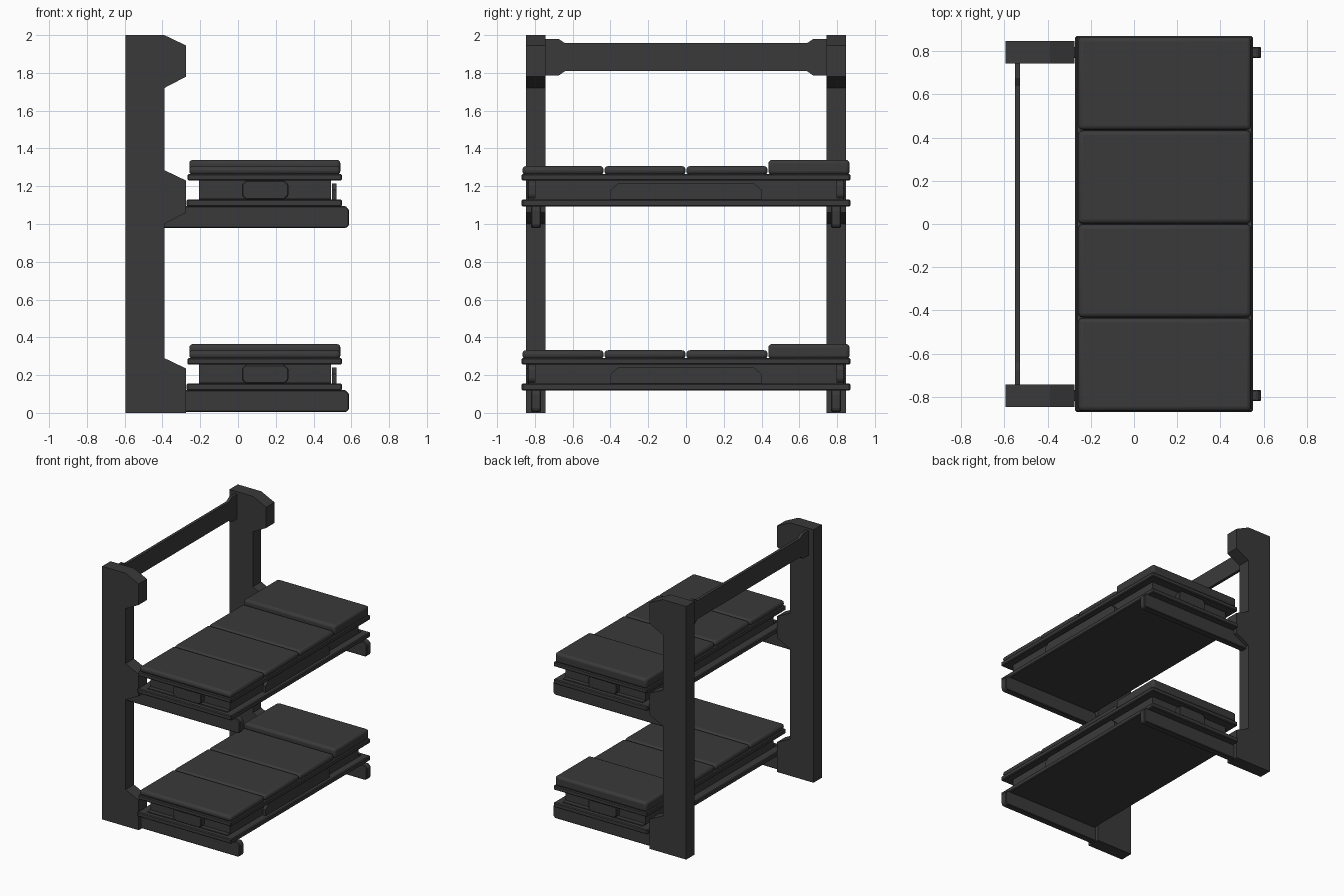
import bpy, bmesh
from mathutils import Vector

if "Cube" in bpy.data.objects:
    bpy.data.objects.remove(bpy.data.objects["Cube"])

dark = bpy.data.materials.new("dark_grey")
dark.diffuse_color = (0.042, 0.042, 0.042, 1)
dark.use_nodes = True
dark.node_tree.nodes["Principled BSDF"].inputs["Base Color"].default_value = dark.diffuse_color


def finish(name, bm, bevel=0, segments=1):
    bmesh.ops.recalc_face_normals(bm, faces=bm.faces)
    me = bpy.data.meshes.new(name)
    bm.to_mesh(me)
    bm.free()
    me.materials.append(dark)
    ob = bpy.data.objects.new(name, me)
    bpy.context.collection.objects.link(ob)
    if bevel:
        mod = ob.modifiers.new("bevel", 'BEVEL')
        mod.width, mod.segments = bevel, segments
    return ob


def prism(name, pts, axis, a, b, bevel=0):
    """Extrude a profile along an axis: 'y' takes (x, z), 'x' takes (y, z)."""
    bm = bmesh.new()
    place = (lambda p: (p[0], a, p[1])) if axis == 'y' else (lambda p: (a, p[0], p[1]))
    face = bm.faces.new([bm.verts.new(place(p)) for p in pts])
    ext = bmesh.ops.extrude_face_region(bm, geom=[face])
    move = Vector((0, b - a, 0)) if axis == 'y' else Vector((b - a, 0, 0))
    bmesh.ops.translate(bm, vec=move, verts=[g for g in ext['geom'] if isinstance(g, bmesh.types.BMVert)])
    return finish(name, bm, bevel)


def box(name, x, y, z, bevel=0, segments=1):
    bm = bmesh.new()
    bmesh.ops.create_cube(bm, size=1)
    for v in bm.verts:
        v.co = [(r[0] + r[1]) / 2 + c * (r[1] - r[0]) for c, r in zip(v.co, (x, y, z))]
    return finish(name, bm, bevel, segments)


# Upright posts with bracket bumps
post = [(-.595, 0), (-.275, 0), (-.275, .235), (-.39, .29), (-.39, 1.0), (-.275, 1.06),
        (-.275, 1.23), (-.39, 1.285), (-.39, 1.72), (-.275, 1.78), (-.275, 1.945),
        (-.39, 2), (-.595, 2)]
for s in (-1, 1):
    prism("post", post, 'y', s * .743, s * .847)

# Top cross rail with flared ends
rail = [(-.745, 1.785), (-.675, 1.785), (-.64, 1.81), (.64, 1.81), (.675, 1.785), (.745, 1.785),
        (.745, 1.98), (.675, 1.98), (.64, 1.957), (-.64, 1.957), (-.675, 1.98), (-.745, 1.98)]
prism("top_rail", rail, 'x', -.55, -.527)

# Two bunks
for level, h in (("lower", 0.005), ("upper", 0.98)):
    # Support arms
    for s in (-1, 1):
        arm = [(-.4, h), (.575, h), (.588, h + .015), (.588, h + .095), (.57, h + .115), (-.4, h + .115)]
        prism(level + "_arm", arm, 'y', s * .768, s * .82, .005)
    # Base plate, recessed core and upper plate
    box(level + "_base_plate", (-.272, .55), (-.87, .87), (h + .113, h + .15), .006)
    box(level + "_core", (-.207, .492), (-.80, .80), (h + .145, h + .255))
    box(level + "_core_foot", (-.207, .492), (-.835, .835), (h + .145, h + .157))
    box(level + "_upper_plate", (-.267, .55), (-.87, .87), (h + .25, h + .285), .006)
    # Front panel
    panel = [(-.4, h + .145), (.4, h + .145), (.4, h + .2), (.36, h + .235), (-.36, h + .235), (-.4, h + .2)]
    prism(level + "_front_panel", panel, 'x', .498, .522)
    # End handles
    for s in (-1, 1):
        x0, x1, z0, z1, c = .02, .267, h + .15, h + .25, .02
        grip = [(x0 + c, z0), (x1 - c, z0), (x1, z0 + c), (x1, z1 - c),
                (x1 - c, z1), (x0 + c, z1), (x0, z1 - c), (x0, z0 + c)]
        prism(level + "_end_handle", grip, 'y', s * .79, s * .84, .006)
    # Cushions, the last one a raised headrest
    for i in range(4):
        y = -.868 + .434 * i
        top = h + (.36 if i == 3 else .327)
        pad = box(level + "_cushion", (-.258, .542), (y + .002, y + .432), (h + .28, top), .02, 3)
        bpy.context.view_layer.objects.active = pad
        pad.select_set(True)
        bpy.ops.object.shade_smooth_by_angle()
        pad.select_set(False)
